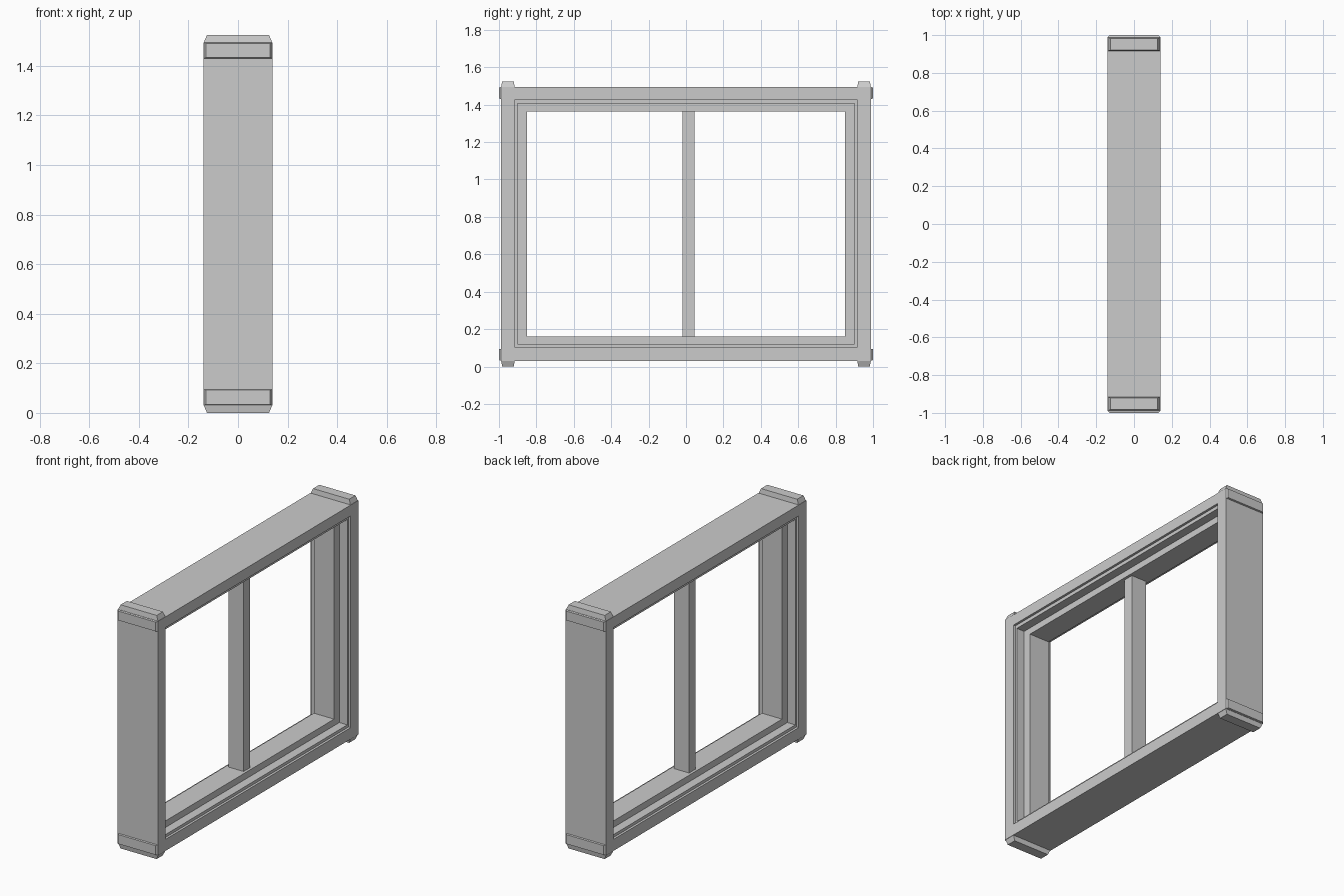
import bpy, bmesh

if "Cube" in bpy.data.objects:
    bpy.data.objects.remove(bpy.data.objects["Cube"])


def make_object(name, bm):
    bmesh.ops.recalc_face_normals(bm, faces=bm.faces)
    mesh = bpy.data.meshes.new(name)
    bm.to_mesh(mesh)
    bm.free()
    obj = bpy.data.objects.new(name, mesh)
    bpy.context.collection.objects.link(obj)
    return obj


def bridge(bm, a, b):
    for i in range(4):
        j = (i + 1) % 4
        bm.faces.new((a[i], a[j], b[j], b[i]))


def smooth(obj, angle):
    bpy.ops.object.select_all(action='DESELECT')
    obj.select_set(True)
    bpy.context.view_layer.objects.active = obj
    bpy.ops.object.shade_smooth_by_angle(angle=angle)


# Stepped window frame: rectangles (half width, bottom, top) swept in depth
OUTER = (0.99, 0.03, 1.495)
LIP = (0.915, 0.102, 1.427)
STEP = (0.902, 0.12, 1.405)
SASH = (0.85, 0.161, 1.364)
half = [(0.14, OUTER), (0.14, LIP), (0.125, LIP), (0.125, STEP), (0.07, STEP), (0.07, SASH)]
section = half + [(-x, r) for x, r in reversed(half)]
bm = bmesh.new()
loops = []
for x, (w, lo, hi) in section:
    loops.append([bm.verts.new((x, y, z)) for y, z in ((-w, lo), (w, lo), (w, hi), (-w, hi))])
for k, loop in enumerate(loops):
    bridge(bm, loop, loops[(k + 1) % len(loops)])
make_object("window_frame", bm)

# Off-centre upright bar between the two openings
bm = bmesh.new()
bmesh.ops.create_cube(bm, size=1)
for v in bm.verts:
    v.co.x *= 0.106
    v.co.y = 0.0125 + v.co.y * 0.065
    v.co.z = 0.7625 + v.co.z * 1.21
make_object("centre_mullion", bm)


# Corner plates with sloped ends, built as tapered blocks
def corner_plate(name, base, top):
    bm = bmesh.new()
    a = [bm.verts.new(p) for p in base]
    b = [bm.verts.new(p) for p in top]
    bridge(bm, a, b)
    bm.faces.new(a)
    bm.faces.new(b)
    smooth(make_object(name, bm), 0.87)


def rect(hx, lo, hi):
    return ((-hx, lo), (hx, lo), (hx, hi), (-hx, hi))


for side, s in (("left", -1), ("right", 1)):
    # Caps on the top and bottom of each post
    for level, z0, z1 in (("top", 1.49, 1.525), ("bottom", 0.035, 0.0)):
        corner_plate(f"{level}_{side}_cap",
                     [(x, s * y, z0) for x, y in rect(0.14, 0.915, 0.989)],
                     [(x, s * y, z1) for x, y in rect(0.125, 0.921, 0.983)])
    # Plates on the outer side of each post
    for level, lo, hi in (("top", 1.43, 1.494), ("bottom", 0.031, 0.095)):
        corner_plate(f"{level}_{side}_side_plate",
                     [(x, s * 0.988, z) for x, z in rect(0.139, lo, hi)],
                     [(x, s * 1.0, z) for x, z in rect(0.13, lo + 0.003, hi - 0.003)])
